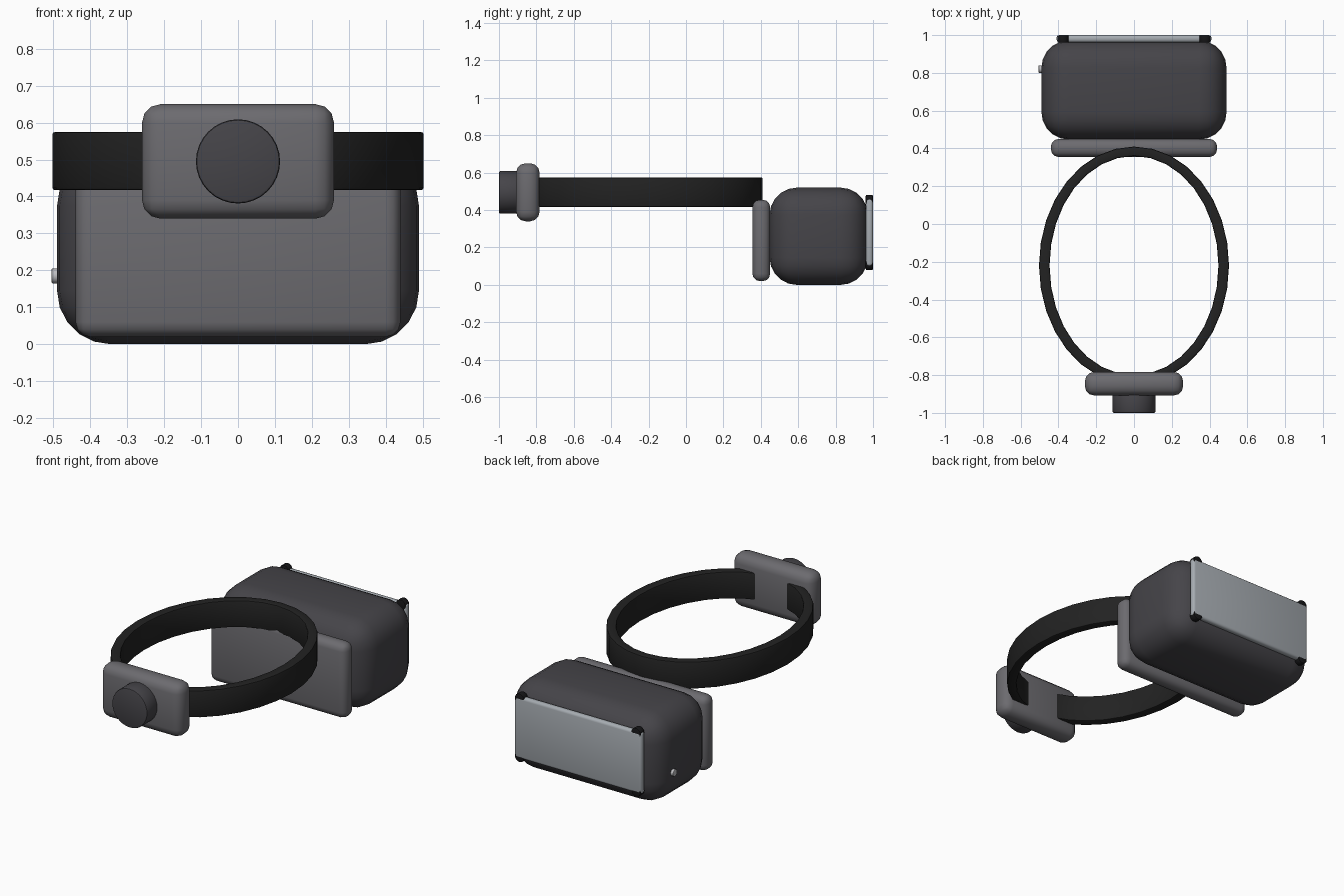
import bpy
import bmesh
import math
from mathutils import Matrix

cube = bpy.data.objects.get("Cube")
if cube:
    bpy.data.objects.remove(cube, do_unlink=True)


def material(name, r, g, b):
    m = bpy.data.materials.new(name)
    m.use_nodes = True
    m.diffuse_color = (r, g, b, 1)
    for node in m.node_tree.nodes:
        if node.type == 'BSDF_PRINCIPLED':
            node.inputs["Base Color"].default_value = (r, g, b, 1)
    return m


shell_grey = material("dark shell grey", 0.06, 0.058, 0.066)
pad_grey = material("mid grey", 0.15, 0.147, 0.16)
strap_black = material("strap black", 0.016, 0.016, 0.016)
sensor_black = material("sensor black", 0.008, 0.008, 0.009)
glass_grey = material("pale glass grey", 0.38, 0.41, 0.44)
button_grey = material("light button grey", 0.5, 0.5, 0.52)


def finish(name, bm, mat, bevel, segments, angle=40):
    """Turn a bmesh into a bevelled, smooth shaded object."""
    bmesh.ops.recalc_face_normals(bm, faces=bm.faces)
    mesh = bpy.data.meshes.new(name)
    bm.to_mesh(mesh)
    bm.free()
    mesh.materials.append(mat)
    obj = bpy.data.objects.new(name, mesh)
    bpy.context.collection.objects.link(obj)
    bpy.ops.object.select_all(action='DESELECT')
    obj.select_set(True)
    bpy.context.view_layer.objects.active = obj
    if bevel:
        mod = obj.modifiers.new("Bevel", 'BEVEL')
        mod.width = bevel
        mod.segments = segments
        mod.limit_method = 'ANGLE'
        mod.angle_limit = math.radians(40)
        bpy.ops.object.modifier_apply(modifier=mod.name)
    bpy.ops.object.shade_smooth_by_angle(angle=math.radians(angle))
    return obj


def box(name, low, high, mat, bevel, segments=3):
    bm = bmesh.new()
    bmesh.ops.create_cube(bm, size=1)
    for v in bm.verts:
        v.co = [(a + b) / 2 + c * (b - a) for a, b, c in zip(low, high, v.co)]
    return finish(name, bm, mat, bevel, segments)


def cylinder(name, centre, radius, depth, axis, mat, sides, bevel=0):
    bm = bmesh.new()
    turn = Matrix.Rotation(math.pi / 2, 4, 'Y' if axis == 'X' else 'X')
    bmesh.ops.create_cone(bm, cap_ends=True, segments=sides, radius1=radius,
                          radius2=radius, depth=depth,
                          matrix=Matrix.Translation(centre) @ turn)
    return finish(name, bm, mat, bevel, 2)


# Visor shell, face pad and glass plate
box("visor_shell", (-0.49, 0.447, 0), (0.49, 0.972, 0.52), shell_grey, 0.145, 5)
box("face_pad", (-0.44, 0.355, 0.02), (0.44, 0.45, 0.455), pad_grey, 0.04)
box("glass_plate", (-0.41, 0.962, 0.1), (0.41, 1.0, 0.46), glass_grey, 0.015)

# Sensors at the four plate corners
for side, x in (("left", 0.376), ("right", -0.376)):
    for level, z in (("upper", 0.45), ("lower", 0.11)):
        cylinder(f"{level}_{side}_sensor", (x, 0.98, z), 0.03, 0.038, 'Y',
                 sensor_black, 16, 0.004)

# Side button
cylinder("side_button", (-0.485, 0.82, 0.185), 0.02, 0.04, 'X', button_grey, 16, 0.003)

# Oval head strap
bm = bmesh.new()
sides = 32
rings = []
for i in range(sides):
    a = 2 * math.pi * i / sides
    rings.append([bm.verts.new((rx * math.cos(a), ry * math.sin(a) - 0.22, z))
                  for rx, ry, z in ((0.503, 0.63, 0.417), (0.503, 0.63, 0.575),
                                    (0.447, 0.58, 0.575), (0.447, 0.58, 0.417))])
for i in range(sides):
    p, q = rings[i], rings[(i + 1) % sides]
    for j in range(4):
        k = (j + 1) % 4
        bm.faces.new((p[j], q[j], q[k], p[k]))
finish("head_strap", bm, strap_black, 0.008, 2, 35)

# Adjuster housing and knob
box("adjuster_housing", (-0.26, -0.908, 0.34), (0.26, -0.783, 0.65), pad_grey, 0.05)
cylinder("adjuster_knob", (0, -0.945, 0.495), 0.114, 0.11, 'Y', shell_grey, 32, 0.008)
